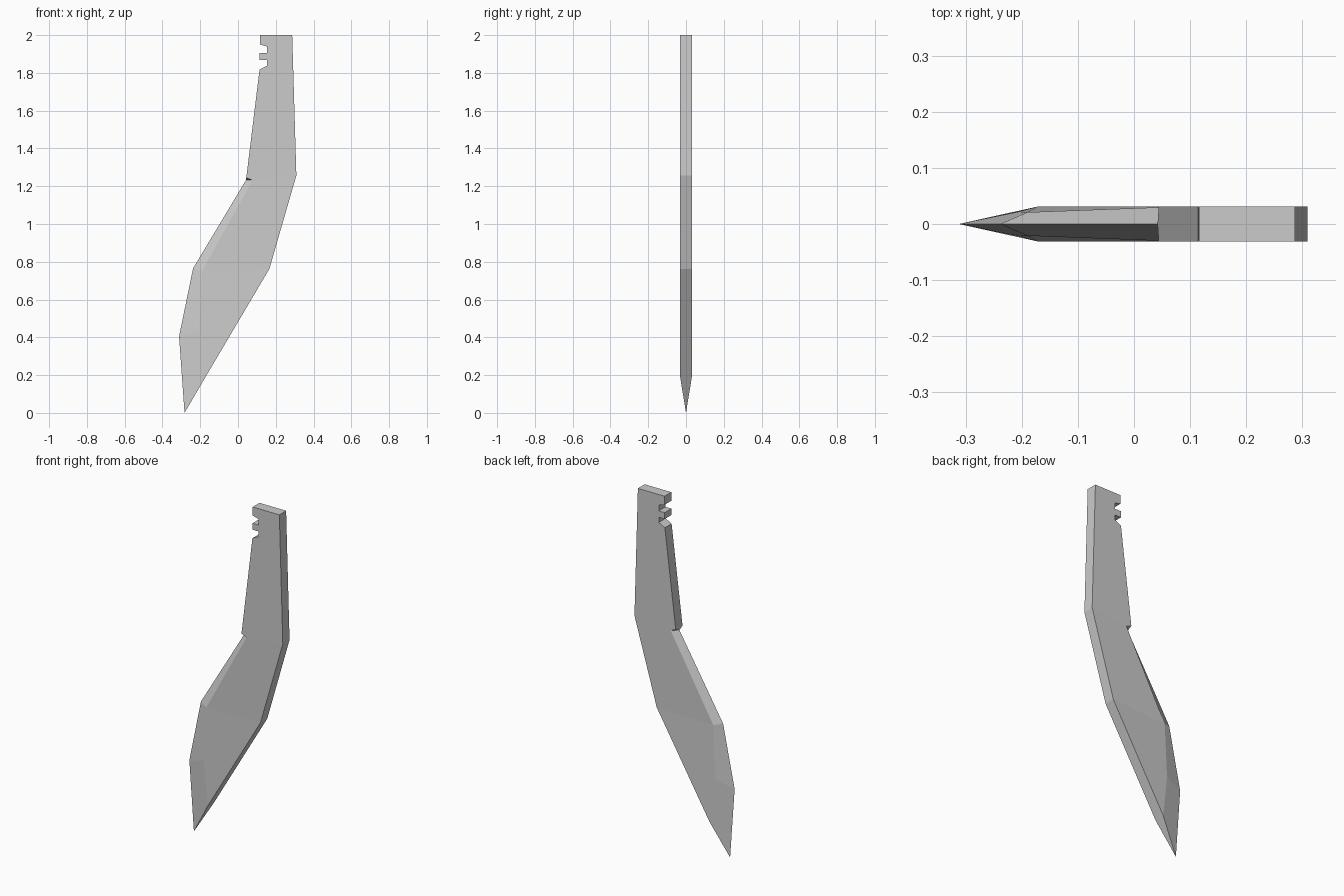
import bpy, bmesh

if "Cube" in bpy.data.objects:
    bpy.data.objects.remove(bpy.data.objects["Cube"])

T = 0.031  # half thickness

# Handle outline (x, z), from the guard corner up past the notches, over the top and down the spine
handle = [(0.044, 1.246), (0.114, 1.818), (0.153, 1.838), (0.153, 1.868), (0.115, 1.868),
          (0.115, 1.905), (0.153, 1.905), (0.153, 1.94), (0.116, 1.95), (0.116, 2.0),
          (0.287, 2.0), (0.309, 1.257)]
spine = [(0.166, 0.762), (-0.172, 0.19)]
# Inner line of the ground edge (x, y, z)
grind = [(0.077, T, 1.232), (-0.19, 0.021, 0.75), (-0.205, 0.022, 0.44)]
# Sharp edge on the centre plane, ending at the tip
edge = [(0.042, 1.232), (-0.238, 0.765), (-0.312, 0.405), (-0.283, 0.0)]

bm = bmesh.new()
sharp = [bm.verts.new((x, 0, z)) for x, z in edge]
tip = sharp[3]
rims = []
for s in (-1, 1):
    rim = [bm.verts.new((x, s * T, z)) for x, z in handle + spine]
    g = [bm.verts.new((x, s * y, z)) for x, y, z in grind]
    corner, shoulder, belly, low = rim[0], rim[-3], rim[-2], rim[-1]
    # Flat sides of handle and blade
    bm.faces.new(rim[:len(handle)] + [g[0]])
    bm.faces.new([g[0], shoulder, belly, g[1]])
    bm.faces.new([g[1], belly, low, g[2]])
    # Ground edge, point and small step under the handle
    for i in range(2):
        bm.faces.new([sharp[i], g[i], g[i + 1], sharp[i + 1]])
    bm.faces.new([sharp[2], g[2], low, tip])
    bm.faces.new([corner, g[0], sharp[0]])
    rims.append(rim)

# Rim joining both sides
a, b = rims
for i in range(len(a) - 1):
    bm.faces.new([a[i], a[i + 1], b[i + 1], b[i]])
bm.faces.new([a[-1], tip, b[-1]])
bm.faces.new([a[0], b[0], sharp[0]])
bmesh.ops.recalc_face_normals(bm, faces=bm.faces[:])

mesh = bpy.data.meshes.new("curved_knife_blade")
bm.to_mesh(mesh)
bm.free()
bpy.context.collection.objects.link(bpy.data.objects.new("curved_knife_blade", mesh))
